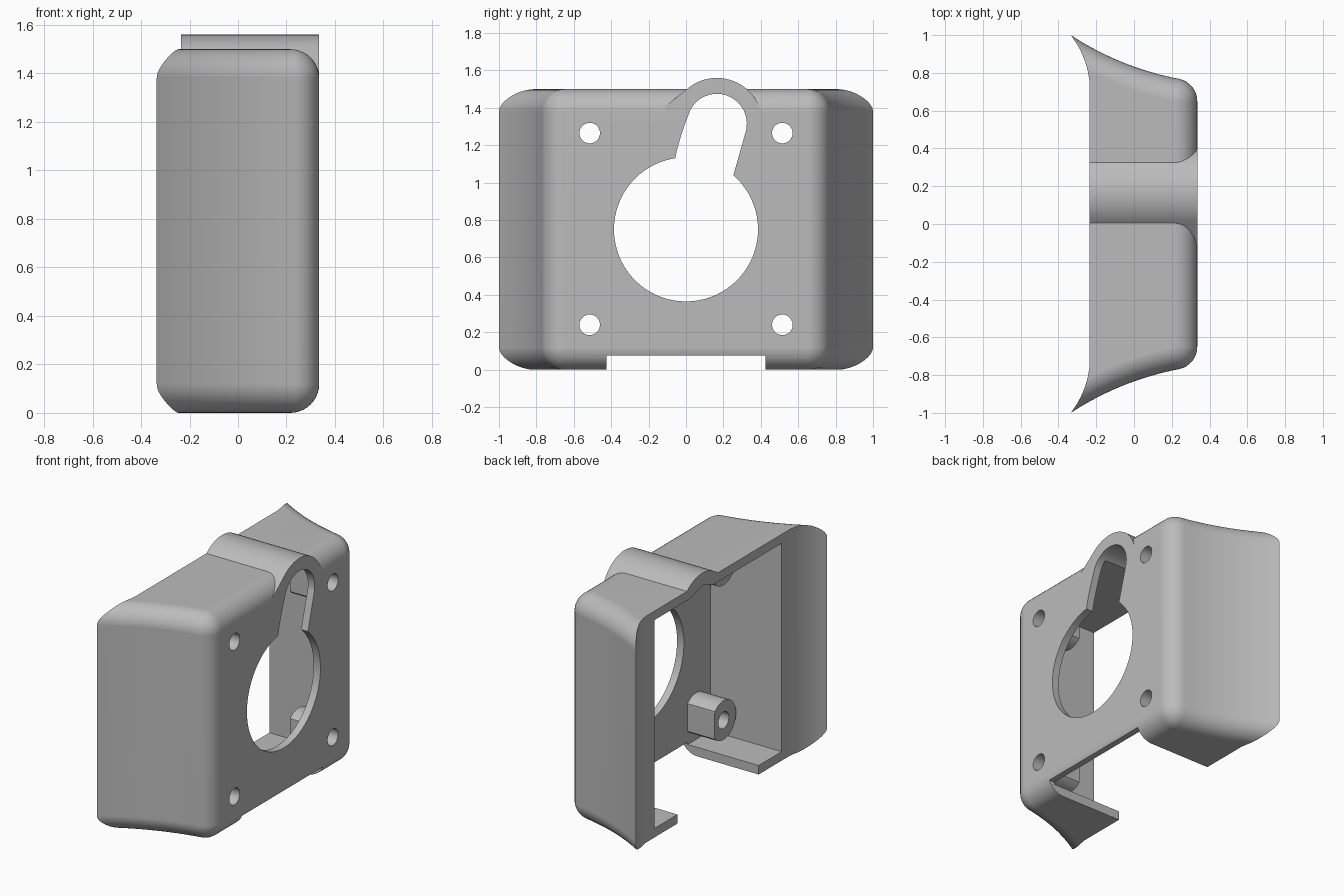
import bpy, bmesh, math
from math import sin, cos, pi

if "Cube" in bpy.data.objects:
    bpy.data.objects.remove(bpy.data.objects["Cube"])

mat = bpy.data.materials.new("plain grey")
mat.diffuse_color = (0.5, 0.5, 0.5, 1)
mat.use_nodes = True
mat.node_tree.nodes["Principled BSDF"].inputs["Base Color"].default_value = mat.diffuse_color


def make_object(name, bm):
    bmesh.ops.remove_doubles(bm, verts=bm.verts, dist=1e-5)
    bmesh.ops.recalc_face_normals(bm, faces=bm.faces)
    me = bpy.data.meshes.new(name)
    bm.to_mesh(me)
    bm.free()
    me.materials.append(mat)
    ob = bpy.data.objects.new(name, me)
    bpy.context.collection.objects.link(ob)
    return ob


def loft(name, rings):
    bm = bmesh.new()
    vs = [[bm.verts.new(p) for p in ring] for ring in rings]
    n = len(vs[0])
    for a, b in zip(vs, vs[1:]):
        for i in range(n):
            j = (i + 1) % n
            bm.faces.new((a[i], a[j], b[j], b[i]))
    bm.faces.new(vs[0])
    bm.faces.new(vs[-1])
    return make_object(name, bm)


def prism_x(name, pts, lo, hi):
    """Extrude a (y, z) outline along x."""
    return loft(name, [[(x, y, z) for y, z in pts] for x in (lo, hi)])


def prism_z(name, pts, lo, hi):
    """Extrude an (x, y) outline along z."""
    return loft(name, [[(x, y, z) for x, y in pts] for z in (lo, hi)])


def rect(y0, y1, z0, z1):
    return [(y0, z0), (y1, z0), (y1, z1), (y0, z1)]


def arc(cy, cz, r, a0, a1, n):
    return [(cy + r * cos(math.radians(a0 + (a1 - a0) * i / n)),
             cz + r * sin(math.radians(a0 + (a1 - a0) * i / n))) for i in range(n + 1)]


def combine(target, tool, op):
    mod = target.modifiers.new("bool", 'BOOLEAN')
    mod.operation = op
    mod.solver = 'EXACT'
    mod.object = tool
    bpy.context.view_layer.objects.active = target
    bpy.ops.object.modifier_apply(modifier=mod.name)
    bpy.data.objects.remove(tool)


# Outer body: flared sides and front corner fillet, inset near top and bottom
R, CX, CY = 1.6, 0.54, 2.3395      # flare arc
F, FRONT, H = 0.12, 0.335, 1.5     # fillet radius, front plane, height
fx = FRONT - F
fy = CY - math.sqrt((R + F) ** 2 - (CX - fx) ** 2)
a_tan = math.atan2(CX - fx, CY - fy)


def outline(d):
    half = []
    for i in range(9):
        t = (pi / 2 - a_tan) * i / 8
        half.append((fx + (F - d) * cos(t), fy + (F - d) * sin(t)))
    for i in range(1, 25):
        a = a_tan + (0.79 - a_tan) * i / 24
        half.append((CX - (R + d) * sin(a), CY - (R + d) * cos(a)))
    return half + [(x, -y) for x, y in reversed(half)]


levels = [(F * (1 - sin(i * pi / 20)), F * (1 - cos(i * pi / 20))) for i in range(11)]
levels += [(d, H - z) for d, z in reversed(levels)]
body = loft("housing", [[(x, y, z) for x, y in outline(d)] for d, z in levels])

# Raised hump on the top
hump = arc(0.165, 1.315, 0.245, 5, 125, 24) + [(-0.11, 1.41), (-0.11, 1.3)]
combine(body, prism_x("hump", hump, -0.45, FRONT), 'UNION')

# Back trimmed flat in the middle, curved on the flares
p0, p1, p2 = (-0.235, 0.75), (-0.25, 0.89), (-0.335, 1.0)
side = []
for i in range(13):
    t = i / 12
    side.append(tuple((1 - t) ** 2 * a + 2 * t * (1 - t) * b + t * t * c
                      for a, b, c in zip(p0, p1, p2)))
side += [(-0.5, 1.2), (-1.0, 1.6)]
back = side + [(x, -y) for x, y in reversed(side)]
combine(body, prism_z("back_cut", back, -0.3, 1.9), 'DIFFERENCE')

# Inner cavity
combine(body, prism_x("cavity", rect(-0.665, 0.665, 0.06, 1.44), -0.6, 0.285), 'DIFFERENCE')

# Screw bosses, flattened on the side towards the middle
posts = [(s * 0.515, z) for s in (-1, 1) for z in (0.24, 1.265)]
for y, z in posts:
    s = 1 if y > 0 else -1
    pts = [(s * max(0.422, abs(py)), pz) for py, pz in arc(y, z, 0.13, 0, 360, 40)[:-1]]
    # keep only the ends of the flat
    flat = sorted((p for p in pts if abs(p[0]) == 0.422), key=lambda p: p[1])
    pts = [p for p in pts if p not in flat[1:-1]]
    combine(body, prism_x("boss", pts, 0.085, 0.31), 'UNION')

# Screw holes, large round opening, slot and bottom notch
for y, z in posts:
    combine(body, prism_x("screw_hole", arc(y, z, 0.055, 0, 360, 28)[:-1], 0, 0.5), 'DIFFERENCE')
combine(body, prism_x("round_hole", arc(0, 0.75, 0.385, 0, 360, 72)[:-1], -0.6, 0.5), 'DIFFERENCE')
slot = arc(0.165, 1.315, 0.16, -16, 152, 28) + [
    (-0.005, 1.315), (-0.03, 1.24), (-0.047, 1.18), (-0.058, 1.13),
    (-0.058, 1.0), (0.22, 0.95), (0.252, 1.035)]
combine(body, prism_x("slot", slot, -0.6, 0.5), 'DIFFERENCE')
combine(body, prism_x("notch", rect(-0.425, 0.425, -0.2, 0.075), -0.6, 0.6), 'DIFFERENCE')

# Smooth fillets, crisp edges
bpy.ops.object.select_all(action='DESELECT')
body.select_set(True)
bpy.context.view_layer.objects.active = body
bpy.ops.object.shade_smooth_by_angle(angle=math.radians(30))
wn = body.modifiers.new("weighted", 'WEIGHTED_NORMAL')
wn.keep_sharp = True
